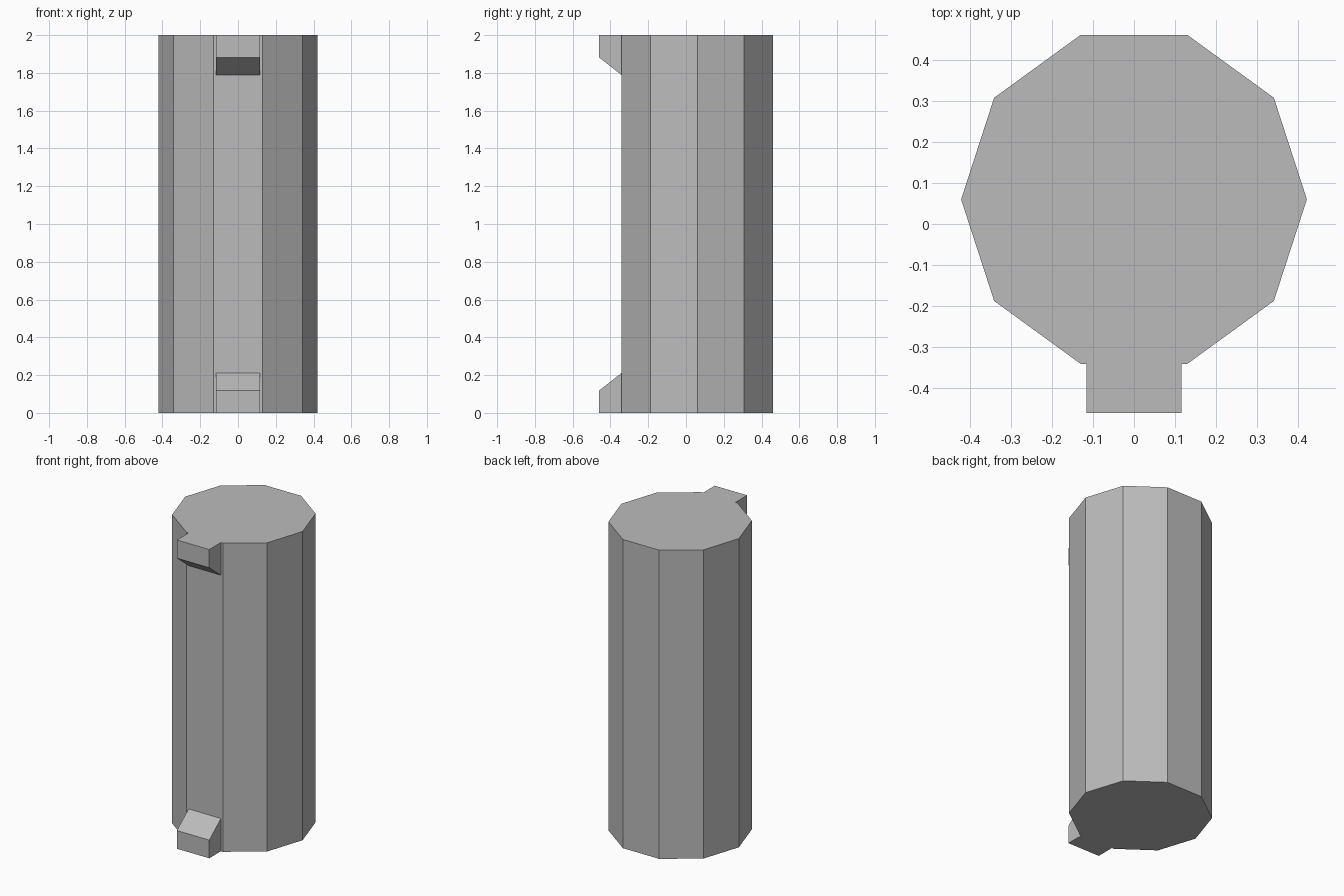
import bpy
import bmesh
from math import cos, sin, tau

HEIGHT = 2.0
RADIUS = 0.421
CENTRE_Y = 0.06
FLAT_Y = CENTRE_Y - RADIUS * cos(tau / 20)   # front flat of the body
LUG_Y = -0.46
LUG_HALF_WIDTH = 0.116

cube = bpy.data.objects.get("Cube")
if cube:
    bpy.data.objects.remove(cube, do_unlink=True)

grey = bpy.data.materials.new("plain grey")
grey.use_nodes = True
colour = (0.5, 0.5, 0.5, 1)
grey.diffuse_color = colour
grey.node_tree.nodes["Principled BSDF"].inputs["Base Color"].default_value = colour


def extrude_profile(name, points, direction):
    """Make a solid by extruding a closed flat outline."""
    bm = bmesh.new()
    face = bm.faces.new([bm.verts.new(p) for p in points])
    result = bmesh.ops.extrude_face_region(bm, geom=[face], use_keep_orig=True)
    moved = [v for v in result["geom"] if isinstance(v, bmesh.types.BMVert)]
    bmesh.ops.translate(bm, verts=moved, vec=direction)
    bmesh.ops.recalc_face_normals(bm, faces=bm.faces)
    mesh = bpy.data.meshes.new(name)
    bm.to_mesh(mesh)
    bm.free()
    mesh.materials.append(grey)
    obj = bpy.data.objects.new(name, mesh)
    bpy.context.collection.objects.link(obj)
    return obj


# Ten-sided body
ring = [(RADIUS * cos(tau * i / 10), CENTRE_Y + RADIUS * sin(tau * i / 10), 0)
        for i in range(10)]
extrude_profile("body", ring, (0, 0, HEIGHT))

# Sloped lugs on the front flat, mirrored top to bottom
side = [(FLAT_Y, 0), (LUG_Y, 0), (LUG_Y, 0.118), (FLAT_Y, 0.212)]
for name, flip in (("lower_lug", False), ("upper_lug", True)):
    outline = [(-LUG_HALF_WIDTH, y, HEIGHT - z if flip else z) for y, z in side]
    extrude_profile(name, outline, (2 * LUG_HALF_WIDTH, 0, 0))
